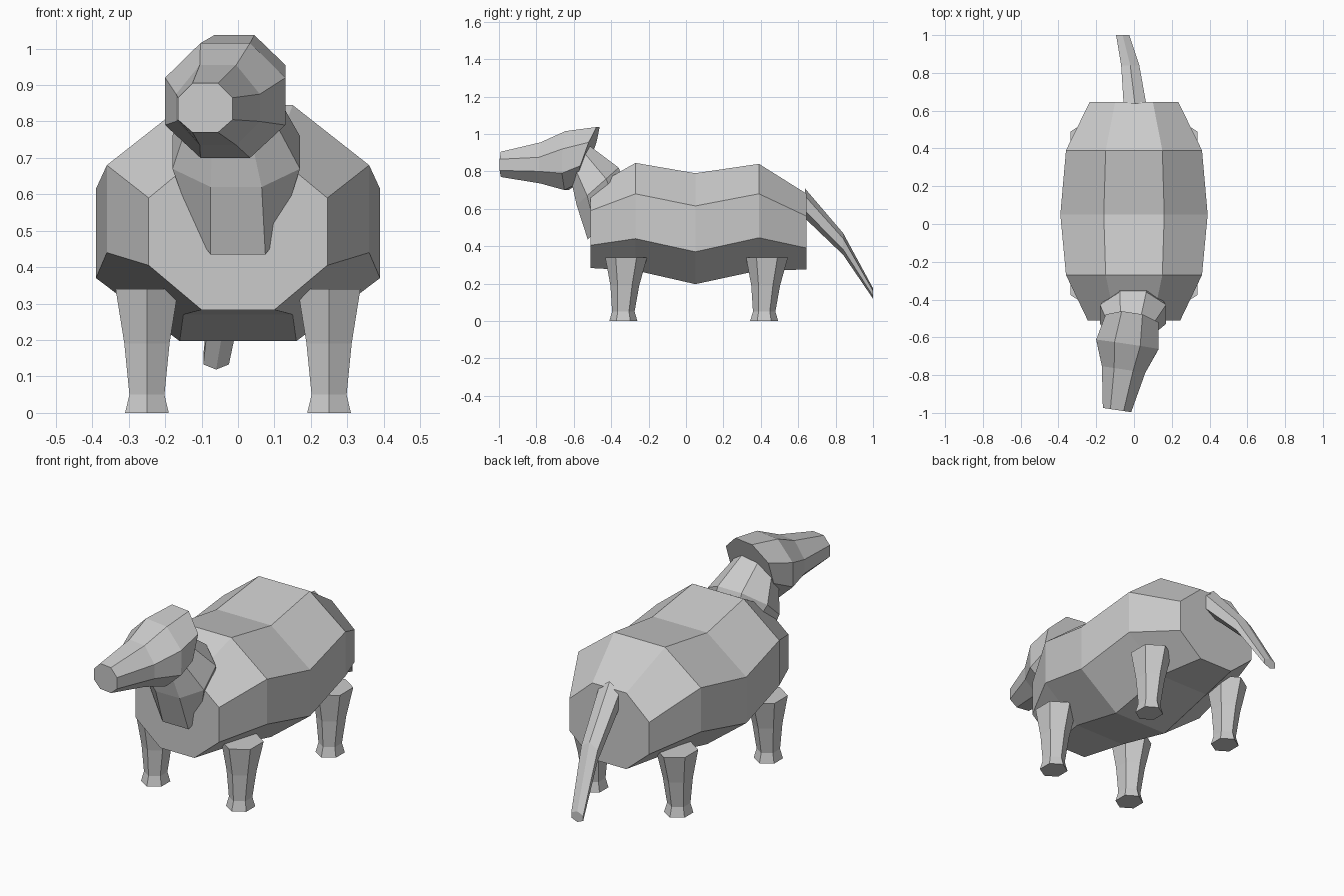
import bpy
import bmesh
import math

cube = bpy.data.objects.get("Cube")
if cube:
    bpy.data.objects.remove(cube)

# One plain grey for the whole animal
grey = bpy.data.materials.new("light_grey")
grey.use_nodes = True
grey.diffuse_color = (0.6, 0.6, 0.6, 1)
grey.node_tree.nodes["Principled BSDF"].inputs["Base Color"].default_value = (0.6, 0.6, 0.6, 1)


def loft(name, rings):
    """Skin a list of equal-sized rings and cap both ends, flat shaded."""
    bm = bmesh.new()
    loops = [[bm.verts.new(p) for p in ring] for ring in rings]
    n = len(loops[0])
    for a, b in zip(loops, loops[1:]):
        for i in range(n):
            j = (i + 1) % n
            bm.faces.new((a[i], a[j], b[j], b[i]))
    bm.faces.new(loops[0])
    bm.faces.new(loops[-1])
    bmesh.ops.recalc_face_normals(bm, faces=bm.faces)
    mesh = bpy.data.meshes.new(name)
    bm.to_mesh(mesh)
    bm.free()
    mesh.materials.append(grey)
    obj = bpy.data.objects.new(name, mesh)
    bpy.context.collection.objects.link(obj)
    return obj


def octagon(cx, half, flat, heights, y_top, y_bottom=None, yaw=0.0):
    """Eight-sided section: heights run top, upper side, lower side, bottom."""
    y_bottom = y_top if y_bottom is None else y_bottom
    top, bottom = heights[0], heights[-1]
    side = []
    for z, w in zip(heights, (flat, half, half, flat)):
        y = y_top + (y_bottom - y_top) * (top - z) / (top - bottom)
        side.append((w, y, z))
    points = side + [(-w, y, z) for w, y, z in reversed(side)]
    return [(cx + w, y - yaw * w, z) for w, y, z in points]


def hexagon(cx, cy, z, rx, ry):
    """Horizontal six-sided section with a corner at front and back."""
    turns = [math.pi / 6 + k * math.pi / 3 for k in range(6)]
    return [(cx + rx * math.cos(t) / math.cos(math.pi / 6), cy + ry * math.sin(t), z)
            for t in turns]


# Barrel-shaped body with raised shoulders and hips
loft("body", [
    octagon(0, 0.245, 0.10, (0.71, 0.59, 0.405, 0.283), -0.51),
    octagon(0, 0.36, 0.15, (0.845, 0.68, 0.44, 0.27), -0.27),
    octagon(0, 0.39, 0.16, (0.79, 0.615, 0.37, 0.197), 0.05),
    octagon(0, 0.36, 0.15, (0.84, 0.68, 0.445, 0.27), 0.39),
    octagon(0, 0.235, 0.10, (0.68, 0.56, 0.39, 0.275), 0.645),
])

# Neck, rising from the chest into the back of the head
loft("neck", [
    octagon(0, 0.11, 0.075, (0.66, 0.60, 0.48, 0.435), -0.30, -0.525),
    octagon(-0.005, 0.175, 0.07, (0.82, 0.76, 0.67, 0.62), -0.36, -0.585),
    octagon(-0.02, 0.11, 0.05, (0.94, 0.90, 0.82, 0.78), -0.52, -0.62),
])

# Head with tapering snout, turned slightly to its right
loft("head", [
    octagon(-0.01, 0.14, 0.055, (1.037, 0.955, 0.83, 0.73), -0.47, -0.58, 0.15),
    octagon(-0.035, 0.165, 0.068, (1.015, 0.92, 0.79, 0.70), -0.635, -0.64, 0.15),
    octagon(-0.055, 0.115, 0.05, (0.955, 0.875, 0.80, 0.735), -0.77, -0.77, 0.15),
    octagon(-0.09, 0.075, 0.035, (0.905, 0.865, 0.805, 0.77), -0.985, -0.985, 0.15),
])

# Four six-sided legs with slightly flared feet
for end, y in (("front", -0.335), ("rear", 0.418)):
    for side, x in (("left", 0.25), ("right", -0.25)):
        loft(end + "_" + side + "_leg", [
            hexagon(x, y, 0, 0.06, 0.075),
            hexagon(x, y, 0.05, 0.048, 0.06),
            hexagon(x, y + 0.008, 0.19, 0.062, 0.077),
            hexagon(x, y + 0.015, 0.34, 0.086, 0.112),
        ])

# Tail, drooping backwards to a blunt tip
tail = []
for cx, y, z, rx, rz in ((0.005, 0.635, 0.63, 0.06, 0.08),
                         (-0.02, 0.84, 0.412, 0.048, 0.058),
                         (-0.06, 1.0, 0.147, 0.035, 0.028)):
    tail.append([(px, y, z + pz) for px, pz, _ in hexagon(cx, 0, 0, rx, rz)])
loft("tail", tail)
